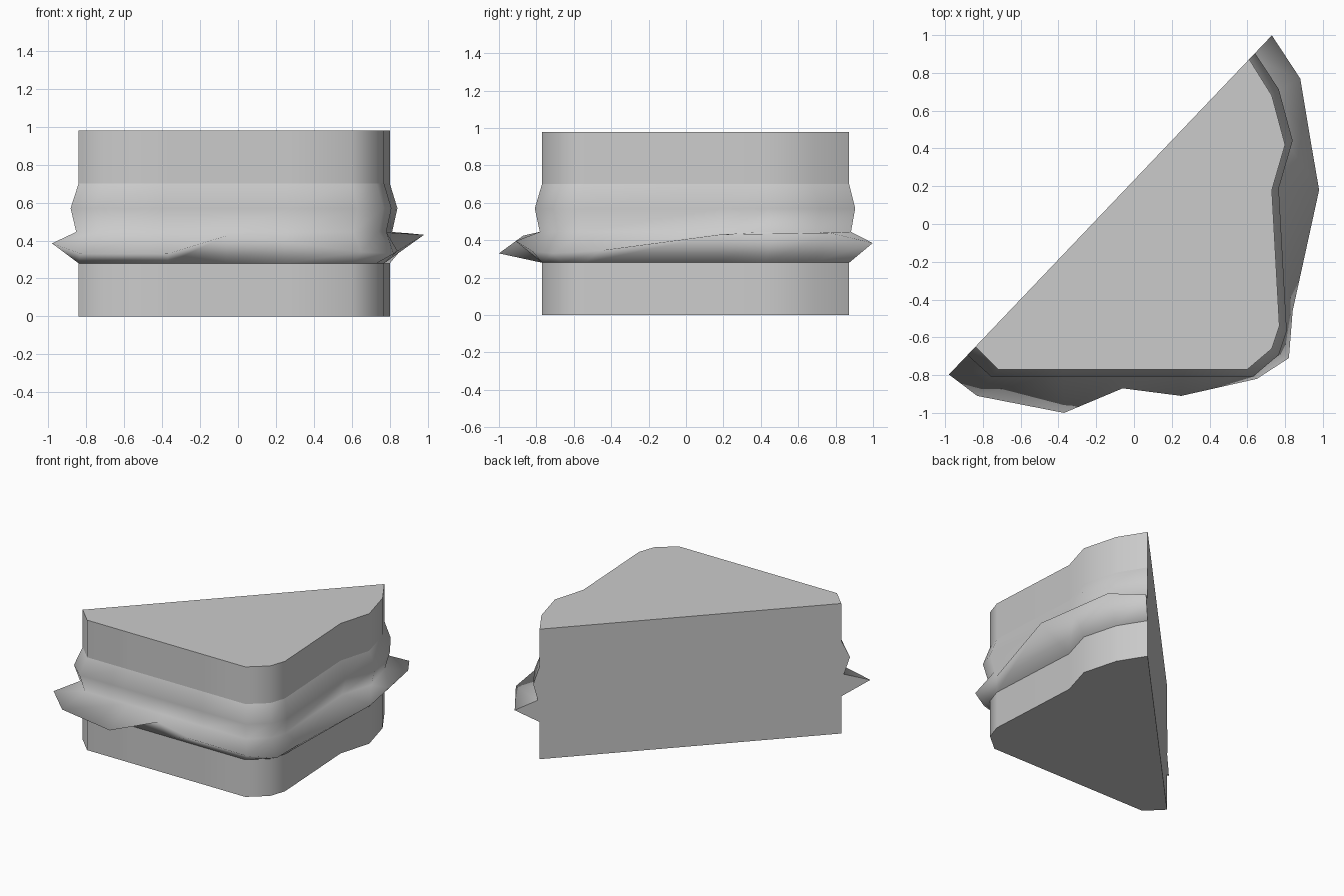
import bpy
import bmesh

default_cube = bpy.data.objects.get("Cube")
if default_cube:
    bpy.data.objects.remove(default_cube, do_unlink=True)

# Single flat colour
grey = bpy.data.materials.new("plain grey")
grey.use_nodes = True
colour = (0.6, 0.6, 0.6, 1)
grey.diffuse_color = colour
grey.node_tree.nodes["Principled BSDF"].inputs["Base Color"].default_value = colour

# Crust outline of a slice, from one end of the diagonal cut to the other
CRUST = [(-.84, -.65), (-.72, -.77), (-.37, -.77), (-.06, -.77),
         (.25, -.77), (.6, -.77), (.73, -.66), (.77, -.54),
         (.73, .18), (.8, .42), (.73, .68), (.61, .87)]

# Wavy lettuce edge, matching the crust point by point
LETTUCE = [(-.98, -.8, .385), (-.83, -.91, .33), (-.37, -1, .33),
           (-.06, -.87, .425), (.25, -.91, .395), (.65, -.82, .34),
           (.82, -.71, .33), (.84, -.46, .345), (.98, .18, .43),
           (.93, .47, .435), (.88, .77, .44), (.73, 1, .385)]


def on_cut(ring):
    """Keep both ends of a ring on the plane of the diagonal cut."""
    for i in (0, -1):
        x, _, z = ring[i]
        ring[i] = (x, 1.05 * x + .232, z)
    return ring


def crust_ring(z, scale=1.0):
    return on_cut([(x * scale, y * scale, z) for x, y in CRUST])


def loft(name, rings):
    """Skin stacked rings: smooth crust side, flat cut, top and bottom."""
    bm = bmesh.new()
    rows = [[bm.verts.new(p) for p in ring] for ring in rings]
    for low, high in zip(rows, rows[1:]):
        for i in range(len(low) - 1):
            side = bm.faces.new((low[i], low[i + 1], high[i + 1], high[i]))
            side.smooth = True
    bm.faces.new([r[0] for r in rows] + [r[-1] for r in reversed(rows)])
    bm.faces.new(list(reversed(rows[0])))
    bm.faces.new(rows[-1])
    bmesh.ops.recalc_face_normals(bm, faces=bm.faces[:])
    mesh = bpy.data.meshes.new(name)
    bm.to_mesh(mesh)
    bm.free()
    mesh.materials.append(grey)
    obj = bpy.data.objects.new(name, mesh)
    bpy.context.collection.objects.link(obj)
    return obj


# Bread slices
loft("bottom_bread", [crust_ring(0), crust_ring(.28)])
loft("top_bread", [crust_ring(.7), crust_ring(.98)])

# Lettuce edge below, rounded meat layer above
loft("filling", [crust_ring(.28), on_cut(LETTUCE), crust_ring(.445, 1.015),
                 crust_ring(.57, 1.05), crust_ring(.7)])
